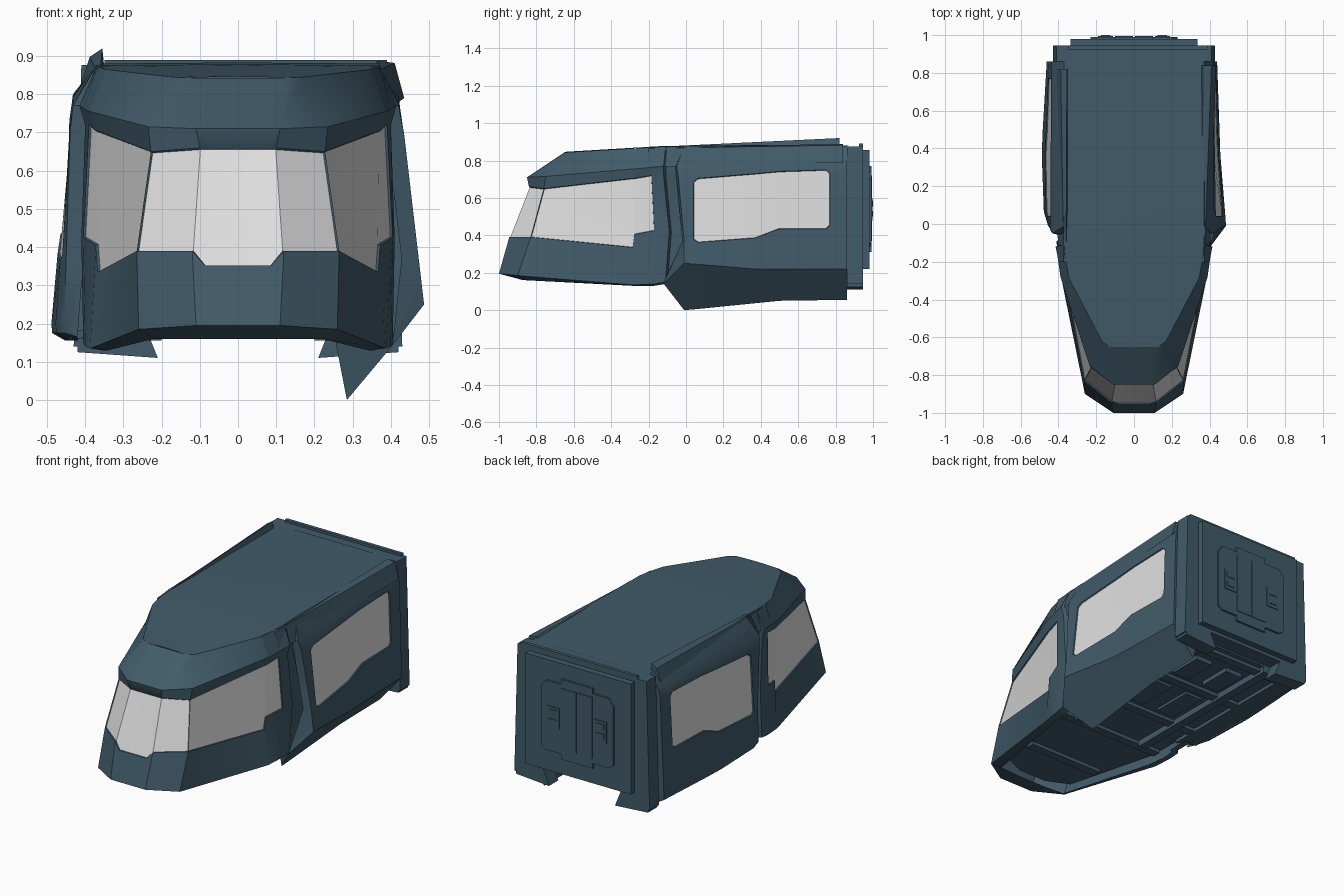
import bpy, bmesh, math
from mathutils import Vector

if "Cube" in bpy.data.objects:
    bpy.data.objects.remove(bpy.data.objects["Cube"])

def mat(name, c):
    m = bpy.data.materials.new(name)
    m.diffuse_color = (*c, 1)
    m.use_nodes = True
    m.node_tree.nodes["Principled BSDF"].inputs["Base Color"].default_value = m.diffuse_color
    return m

HULL = mat("slate_blue_hull", (0.053, 0.105, 0.143))
GLASS = mat("pale_glass", (0.74, 0.74, 0.74))

def finish(name, bm, smooth=False):
    bmesh.ops.remove_doubles(bm, verts=bm.verts, dist=1e-4)
    me = bpy.data.meshes.new(name)
    bm.to_mesh(me)
    bm.free()
    me.materials.append(HULL)
    me.materials.append(GLASS)
    if smooth:
        me.shade_smooth()
        me.set_sharp_from_angle(angle=math.radians(32))
    ob = bpy.data.objects.new(name, me)
    bpy.context.collection.objects.link(ob)
    return ob

def loft(name, stations, pane=lambda i, j: 0, cap=None):
    """Skin a grid of stations; pane() gives a window group number or 0."""
    bm = bmesh.new()
    g = [[bm.verts.new(p) for p in s] for s in stations]
    groups = {}
    for i in range(len(g) - 1):
        for j in range(len(g[0]) - 1):
            f = bm.faces.new((g[i][j], g[i + 1][j], g[i + 1][j + 1], g[i][j + 1]))
            if pane(i, j):
                groups.setdefault(pane(i, j), []).append(f)
    if cap is not None:
        bm.faces.new(g[cap])
    bm.normal_update()
    for faces in groups.values():          # recessed glass panes
        r = bmesh.ops.inset_region(bm, faces=faces, thickness=0.003, depth=-0.006)
        for f in r["faces"]:
            f.material_index = 0
        for f in faces:
            f.material_index = 1
    return finish(name, bm, True)

def prism(name, pts, offset):
    """Extrude a flat polygon by an offset vector."""
    bm = bmesh.new()
    a = [bm.verts.new(p) for p in pts]
    b = [bm.verts.new(Vector(p) + Vector(offset)) for p in pts]
    bm.faces.new(a)
    bm.faces.new(b)
    for i in range(len(a)):
        bm.faces.new((a[i - 1], a[i], b[i], b[i - 1]))
    bmesh.ops.recalc_face_normals(bm, faces=bm.faces)
    return finish(name, bm)

def box(name, x0, x1, y0, y1, z0, z1):
    return prism(name, [(x0, y0, z0), (x1, y0, z0), (x1, y1, z0), (x0, y1, z0)], (0, 0, z1 - z0))

def ip(t, table):
    if t <= table[0][0]:
        return table[0][1]
    for (a, u), (b, v) in zip(table, table[1:]):
        if t <= b:
            return u + (v - u) * (t - a) / (b - a)
    return table[-1][1]

def flip(stations):
    return [[(-x, y, z) for x, y, z in s] for s in reversed(stations)]

# Cab: levels are underside rim, hull bottom, sill, window top, brow edge, roof edge
s0 = [(.10, -.87, .16), (.11, -1, .195), (.12, -.945, .39), (.10, -.84, .66), (.11, -.85, .71), (.13, -.65, .843)]
s1 = [(.22, -.86, .16), (.26, -.9, .185), (.265, -.83, .39), (.228, -.76, .65), (.235, -.75, .715), (.17, -.62, .845)]
s2 = [(.34, -.285, .13), (.385, -.285, .135), (.367, -.285, .335), (.372, -.285, .705), (.388, -.285, .755), (.345, -.285, .865)]
s4 = [(.355, -.17, .13), (.40, -.17, .14), (.405, -.17, .425), (.39, -.185, .72), (.405, -.17, .765), (.365, -.17, .872)]
s5 = [(.36, -.11, .14), (.405, -.11, .15), (.41, -.09, .42), (.40, -.12, .72), (.415, -.12, .77), (.37, -.11, .875)]
nose = [(x * .72, y, z) for x, y, z in s0]
nose[2] = (.087, -.955, .352)
s3 = [(x + .002, y + .01, z) for x, y, z in s2]
s3[2] = (.372, -.275, .405)
s6 = [(x - .02, y + .012, z) for x, y, z in s5[:5]] + [(.37, -.10, .876)]
s7 = [(x, y + .13, z) for x, y, z in s6]
half = [nose, s0, s1, s2, s3, s4, s5, s6, s7]
n = len(half)

def cab_pane(i, j):
    c = i - n + 1                          # 0 is the centre column
    if j != 2 or abs(c) > 5:
        return 0
    return 2 if abs(c) <= 2 else (3 if c > 0 else 1)

loft("cab_shell", flip(half) + half, cab_pane)

# Roof skin with a slight crown
edge = [s0[5], s1[5], s2[5], s4[5], s5[5], (.372, .35, .88), (.37, .87, .878)]
loft("roof", [[(x, y, z), (x * .5, y, z + .002), (0, y, z + .003), (-x * .5, y, z + .002), (-x, y, z)]
              for x, y, z in reversed(edge)])

# Rear side panels: (y, window bottom, window top)
cols = [(-.01, .37, .70), (.04, .38, .685), (.065, .362, .705), (.37, .385, .73),
        (.5, .435, .742), (.75, .435, .75), (.77, .455, .73), (.86, .46, .75)]
RAIL = [(0, .77), (.4, .795), (.86, .80)]

def rear_panel(kneex, kneez, bottom, inner, top, tip):
    out = []
    for y, wb, wt in cols:
        kx, kz = ip(y, kneex), ip(y, kneez)
        side = lambda z: kx + (top - kx) * (z - kz) / (.78 - kz)
        bx, bz = bottom(y, kx)
        lean = y < 0
        out.append([(bx - .035, y, inner), (bx, y, bz), (kx, y, kz), (side(wb), y, wb),
                    (side(wt), y - .03 * lean, wt), (top - .005, y - .04 * lean, ip(y, RAIL)), (.37, y, .878)])
    # front edge folds back into the pillar groove
    front = [tip, tip, tip] + [(x - .045, y - .01, z) for x, y, z in out[0][3:6]] + [(.37, -.05, .876)]
    return [front] + out

right = rear_panel([(0, .487), (.37, .457), (.86, .44)], [(0, .25), (.37, .22)],
                   lambda y, k: (ip(y, [(0, .285), (.5, .30)]), ip(y, [(0, 0), (.5, .05), (.86, .055)])),
                   .18, .425, (.404, -.12, .142))
left = rear_panel([(-.01, .455), (.08, .482), (.4, .489), (.86, .462)], [(0, .20)],
                  lambda y, k: (k - .002, .175), .155, .437, (.42, -.05, .165))
m = len(cols)
loft("right_rear_panel", right, lambda i, j: int(j == 3 and 2 <= i <= 6), -1)
loft("left_rear_panel", flip(left), lambda i, j: int(j == 3 and 2 <= m - 1 - i <= 6), 0)
# Underside skirt closing the left panel to the floor
prism("left_skirt", [(-.34, -.05, .165), (-.44, .0, .16), (-.452, .4, .16), (-.43, .86, .16), (-.34, .86, .165)], (0, 0, .02))

# Roof rails widening towards the back
start = [(.40, -.2, .765), (.372, -.2, .865), (.36, -.2, .871), (.35, -.2, .86)]
rail_r = [start, [(.435, .84, .79), (.41, .84, .882), (.365, .84, .888), (.35, .84, .87)]]
rail_l = [start, [(.43, .82, .77), (.388, .82, .898), (.355, .82, .92), (.35, .82, .87)]]
loft("right_roof_rail", rail_r, cap=-1)
loft("left_roof_rail", flip(rail_l), cap=0)

# Floor with ribs, runners and hatches underneath
plan = [(.09, -.86), (.22, -.80), (.36, -.27), (.37, .86)]
prism("floor", [(x, y, .19) for x, y in plan] + [(-x, y, .19) for x, y in reversed(plan)], (0, 0, .03))
for k, (y, w) in enumerate([(-.62, .24), (-.25, .35), (.05, .35), (.42, .35), (.78, .35)]):
    box(f"floor_rib_{k}", -w, w, y, y + .05, .17, .195)
for s in (-1, 1):
    a, b = sorted((s * .20, s * .25))
    box("floor_runner", a, b, -.2, .86, .155, .195)
    a, b = sorted((s * .05, s * .16))
    box("floor_hatch", a, b, .14, .38, .175, .195)
    box("floor_block", a, b, .52, .72, .165, .195)

# Back frame, posts and feet
box("back_frame", -.405, .405, .86, .945, .20, .876)
box("back_top_lip", -.35, .39, .925, .945, .87, .89)
for s in (-1, 1):
    prism("back_post", [(s * .38, .86, .14), (s * .43, .86, .14), (s * .41, .86, .876), (s * .37, .86, .876)],
          (0, .085, 0))
    prism("back_foot", [(s * .42, .86, .125), (s * .21, .86, .11), (s * .25, .86, .21), (s * .42, .86, .21)],
          (0, .085, 0))
box("back_plate", -.335, .335, .94, .98, .22, .855)

# Rear hatch: stepped plate, seams and handles
outline = [(.10, .31), (.10, .34), (.20, .34), (.23, .36), (.23, .70), (.20, .74), (.10, .74), (.10, .77)]
prism("hatch_plate", [(x, .975, z) for x, z in outline] + [(-x, .975, z) for x, z in reversed(outline)], (0, .016, 0))
for s in (-1, 1):
    a, b = sorted((s * .004, s * .10))
    box("hatch_leaf", a, b, .985, .995, .37, .72)
    a, b = sorted((s * .11, s * .19))
    box("hatch_handle_mount", a, b, .985, .996, .48, .60)
    for z in (.50, .555):
        a, b = sorted((s * .125, s * .175))
        box("hatch_handle", a, b, .99, 1.0, z, z + .03)
